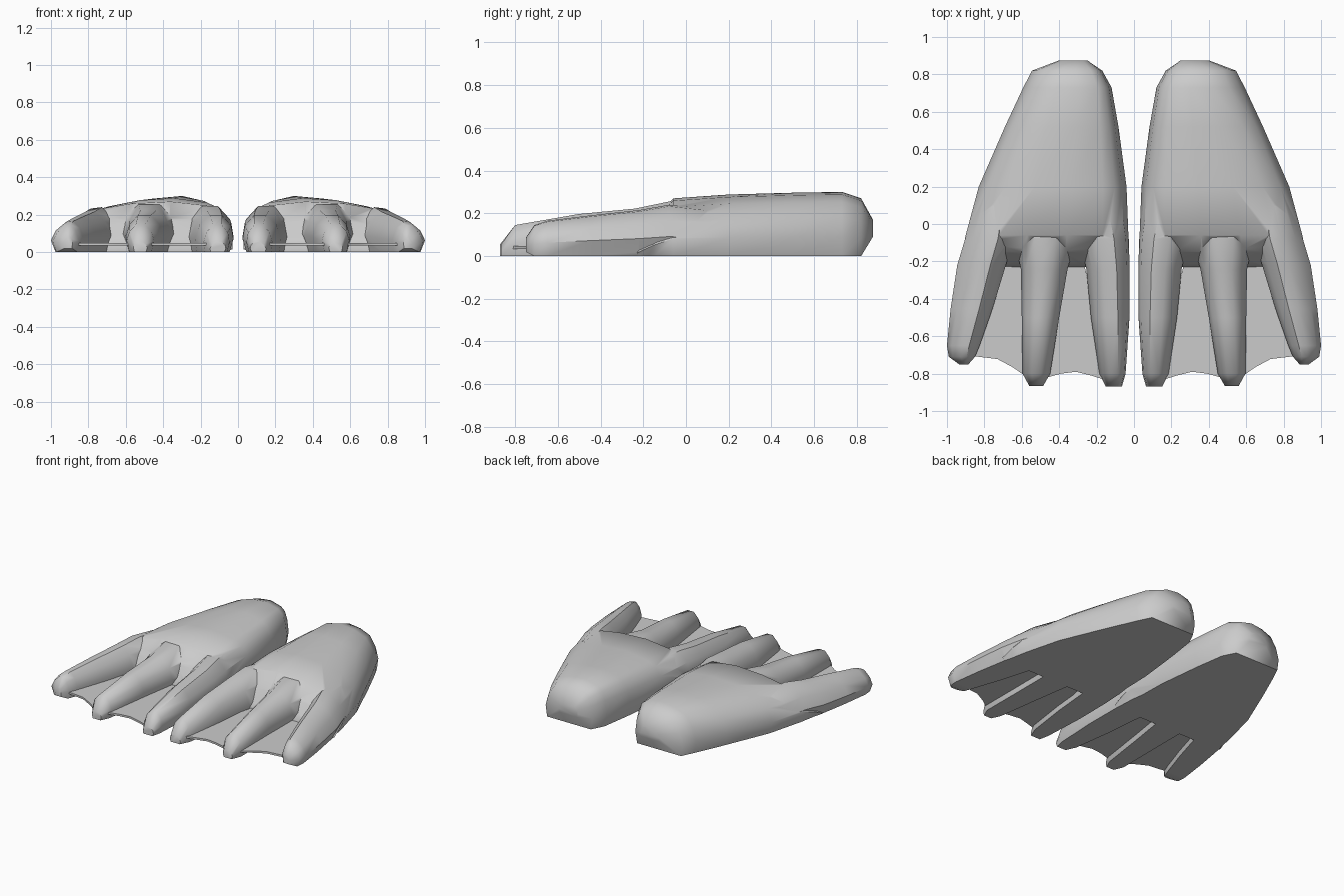
import bpy, bmesh

if "Cube" in bpy.data.objects:
    bpy.data.objects.remove(bpy.data.objects["Cube"])

# cross-sections as (fraction of width, fraction of height)
BODY = [(.04, 0), (0, .3), (.03, .62), (.08, .82), (.16, .92), (.38, 1), (.62, .96),
        (.82, .85), (.94, .6), (1, .3), (.97, 0)]
TOE = [(.1, 0), (0, .42), (.1, .75), (.33, 1), (.67, 1), (.9, .75), (1, .42), (.9, 0)]
INNER = [(.1, 0), (0, .35), (.06, .72), (.3, 1), (.62, 1), (.87, .75), (1, .35), (.95, 0)]
OUTER = [(.06, 0), (0, .4), (.12, .78), (.32, 1), (.55, .97), (.85, .7), (1, .38), (.86, 0)]


def make_object(name, bm):
    bmesh.ops.recalc_face_normals(bm, faces=bm.faces)
    mesh = bpy.data.meshes.new(name)
    bm.to_mesh(mesh)
    bm.free()
    obj = bpy.data.objects.new(name, mesh)
    bpy.context.collection.objects.link(obj)
    return obj


def loft(name, profile, stations):
    """Skin a profile through stations (y, left x, right x, bottom z, top z)."""
    bm = bmesh.new()
    rings = [[bm.verts.new((xl + u * (xr - xl), y, z0 + v * (z1 - z0))) for u, v in profile]
             for y, xl, xr, z0, z1 in stations]
    n = len(profile)
    for a, b in zip(rings, rings[1:]):
        for i in range(n):
            j = (i + 1) % n
            bm.faces.new((a[i], a[j], b[j], b[i]))
    bm.faces.new(rings[0])
    bm.faces.new(rings[-1])
    return make_object(name, bm)


def web(name, outline):
    """Thin flat membrane between two toes."""
    bm = bmesh.new()
    face = bm.faces.new([bm.verts.new((x, y, .034)) for x, y in outline])
    ext = bmesh.ops.extrude_face_region(bm, geom=[face], use_keep_orig=True)
    for v in ext["geom"]:
        if isinstance(v, bmesh.types.BMVert):
            v.co.z = .048
    return make_object(name, bm)


def activate(obj):
    bpy.ops.object.select_all(action='DESELECT')
    obj.select_set(True)
    bpy.context.view_layer.objects.active = obj


# heel and instep
foot = loft("feet", BODY, [
    (.875, .25, .40, .09, .17), (.82, .17, .545, 0, .27), (.73, .12, .592, 0, .3),
    (.52, .083, .69, 0, .297), (.2, .04, .83, 0, .288), (-.06, .03, .90, 0, .27),
    (-.15, .03, .918, 0, .17), (-.23, .03, .93, 0, .05)])

# three toes, rooted inside the instep
toes = [
    loft("inner_toe", INNER, [
        (.1, .05, .36, 0, .23), (-.08, .028, .29, 0, .245), (-.24, .023, .255, 0, .222),
        (-.5, .024, .23, 0, .197), (-.8, .045, .185, 0, .145), (-.87, .065, .15, 0, .055)]),
    loft("middle_toe", TOE, [
        (.1, .3, .66, 0, .24), (-.08, .31, .64, 0, .255), (-.24, .355, .605, 0, .222),
        (-.5, .40, .6, 0, .197), (-.8, .448, .596, 0, .145), (-.865, .485, .56, 0, .055)]),
    loft("outer_toe", OUTER, [
        (.1, .63, .85, 0, .22), (-.08, .645, .903, 0, .24), (-.22, .685, .945, 0, .215),
        (-.45, .755, .98, 0, .19), (-.65, .825, 1, 0, .165), (-.71, .85, .99, 0, .145),
        (-.75, .885, .935, .02, .085)])]

# fuse toes into the foot
activate(foot)
for toe in toes:
    mod = foot.modifiers.new("fuse", 'BOOLEAN')
    mod.operation = 'UNION'
    mod.solver = 'EXACT'
    mod.object = toe
    bpy.ops.object.modifier_apply(modifier=mod.name)
    bpy.data.objects.remove(toe)

# webbing with scalloped front edges
webs = [
    web("inner_web", [(.27, -.2), (.2, -.5), (.15, -.835), (.23, -.81), (.31, -.79),
                      (.39, -.8), (.48, -.825), (.44, -.5), (.38, -.2)]),
    web("outer_web", [(.57, -.2), (.57, -.82), (.65, -.765), (.73, -.722), (.87, -.705),
                      (.79, -.45), (.70, -.2)])]

# mirror to make the pair
for obj in [foot] + webs:
    activate(obj)
    mod = obj.modifiers.new("pair", 'MIRROR')
    mod.use_mirror_merge = False
    bpy.ops.object.modifier_apply(modifier=mod.name)
    bpy.ops.object.shade_smooth_by_angle(angle=.8)
